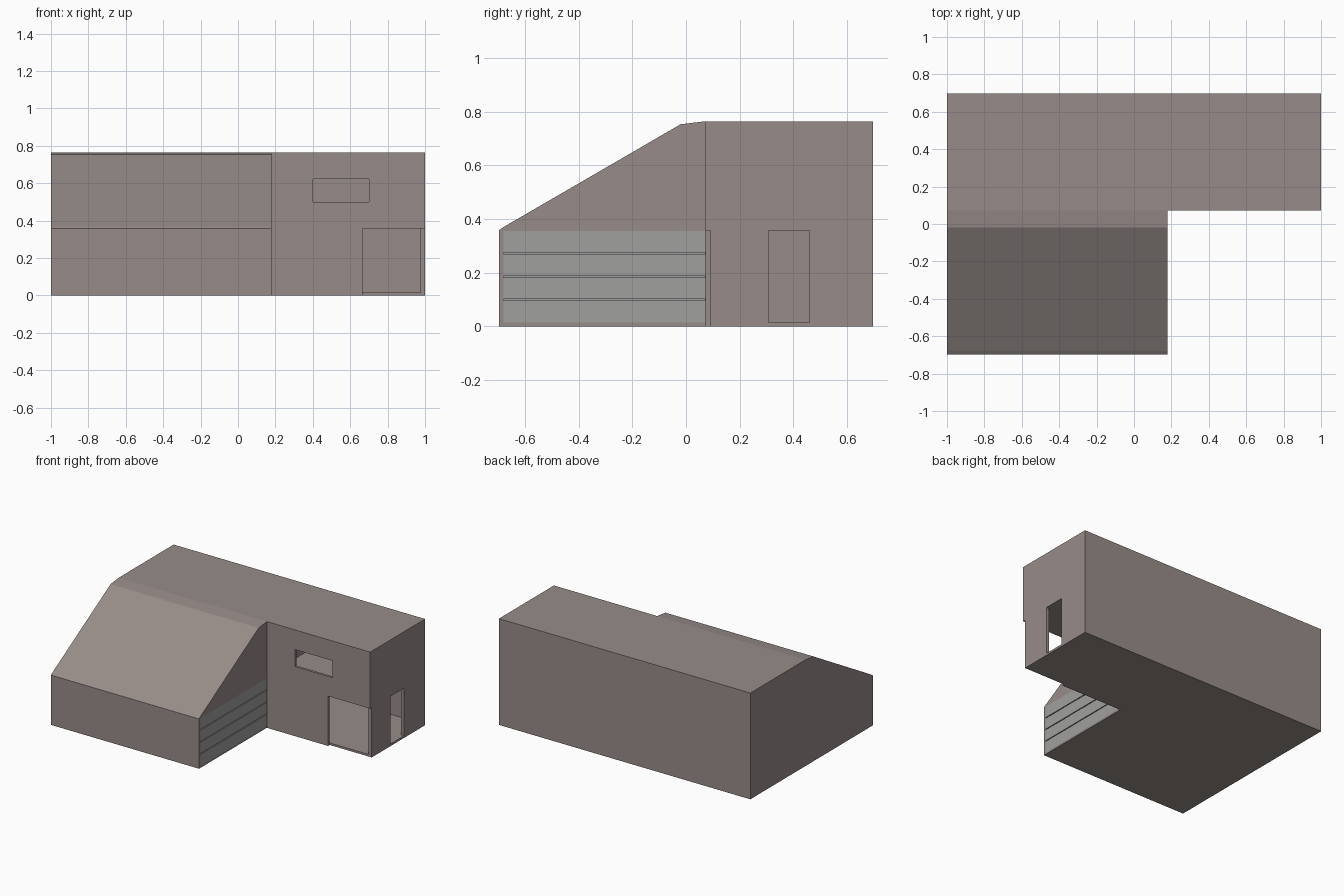
import bpy, bmesh

if "Cube" in bpy.data.objects:
    bpy.data.objects.remove(bpy.data.objects["Cube"])


def mesh_object(name, bm, mat=None):
    bmesh.ops.recalc_face_normals(bm, faces=bm.faces[:])
    mesh = bpy.data.meshes.new(name)
    bm.to_mesh(mesh)
    bm.free()
    obj = bpy.data.objects.new(name, mesh)
    bpy.context.collection.objects.link(obj)
    if mat:
        mesh.materials.append(mat)
    return obj


def prism(name, profile, x0, x1, mat=None):
    """Extrude a (y, z) profile along x."""
    bm = bmesh.new()
    face = bm.faces.new([bm.verts.new((x0, y, z)) for y, z in profile])
    ext = bmesh.ops.extrude_face_region(bm, geom=[face])
    verts = [v for v in ext["geom"] if isinstance(v, bmesh.types.BMVert)]
    bmesh.ops.translate(bm, verts=verts, vec=(x1 - x0, 0, 0))
    return mesh_object(name, bm, mat)


def box(name, x0, x1, y0, y1, z0, z1, mat=None):
    return prism(name, [(y0, z0), (y1, z0), (y1, z1), (y0, z1)], x0, x1, mat)


def cut(target, cutter):
    cutter.hide_render = True
    mod = target.modifiers.new("cut", 'BOOLEAN')
    mod.operation = 'DIFFERENCE'
    mod.solver = 'EXACT'
    mod.object = cutter
    bpy.context.view_layer.objects.active = target
    bpy.ops.object.modifier_apply(modifier=mod.name)
    bpy.data.objects.remove(cutter, do_unlink=True)


def material(name, color):
    mat = bpy.data.materials.new(name)
    mat.diffuse_color = (*color, 1)
    mat.use_nodes = True
    mat.node_tree.nodes["Principled BSDF"].inputs["Base Color"].default_value = mat.diffuse_color
    return mat


warm_grey = material("warm_grey", (0.31, 0.265, 0.25))
door_grey = material("door_grey", (0.35, 0.35, 0.345))

# House shell: side profile extruded, with the front right yard cut away
house = prism("house_shell",
              [(-0.697, 0), (0.697, 0), (0.697, 0.764), (0.073, 0.764),
               (-0.02, 0.753), (-0.68, 0.370), (-0.697, 0.358)], -1, 1, warm_grey)
cut(house, box("yard_cutter", 0.178, 1.2, -0.9, 0.073, -0.1, 1))

# Rooms: garage hall, ground floor room, upper floor room
cut(house, prism("hall_cutter",
                 [(-0.68, 0.015), (0.68, 0.015), (0.68, 0.748), (0.073, 0.748),
                  (-0.015, 0.736), (-0.68, 0.350)], -0.98, 0.158))
cut(house, box("ground_room_cutter", 0.178, 0.976, 0.091, 0.68, 0.015, 0.358))
cut(house, box("upper_room_cutter", 0.178, 0.976, 0.091, 0.68, 0.375, 0.748))

# Openings: corner entrance, side door, upper window, garage door
cut(house, box("entrance_cutter", 0.665, 1.1, 0.0, 0.091, -0.1, 0.358))
cut(house, box("side_door_cutter", 0.95, 1.1, 0.307, 0.46, 0.015, 0.358))
cut(house, box("window_cutter", 0.402, 0.70, 0.0, 0.12, 0.50, 0.622))
cut(house, box("garage_cutter", 0.14, 0.25, -0.68, 0.07, 0.015, 0.356))

# Garage door: four slats with narrow grooves over a backing panel
bottom, top, count, gap = 0.015, 0.356, 4, 0.006
pitch = (top - bottom + gap) / count
for i in range(count):
    z = bottom + i * pitch
    box(f"garage_slat_{i + 1}", 0.166, 0.178, -0.68, 0.07, z, z + pitch - gap, door_grey)
box("garage_door_back", 0.160, 0.166, -0.68, 0.07, bottom, top, door_grey)
